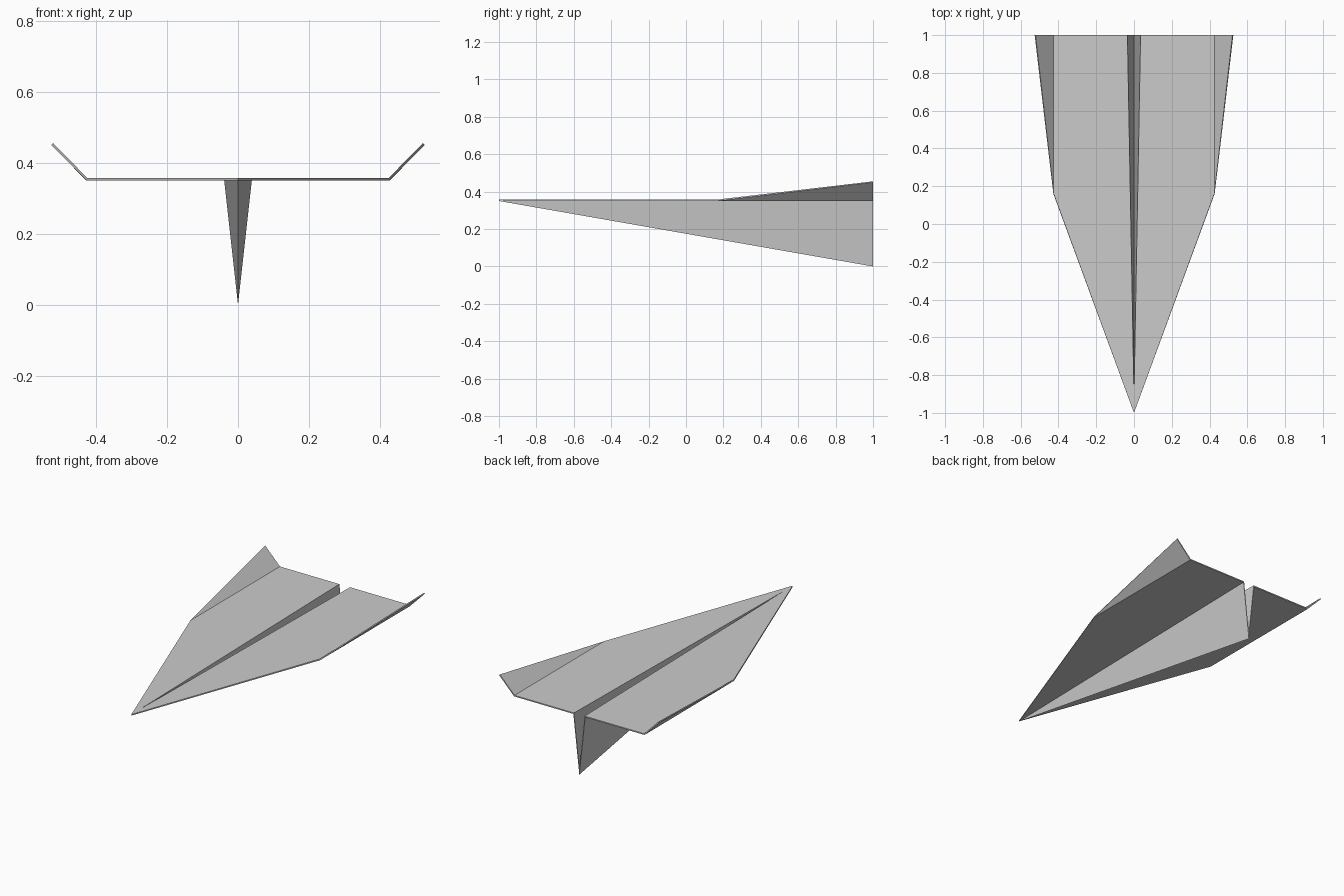
import bpy
import bmesh
from mathutils import Vector

cube = bpy.data.objects.get("Cube")
if cube:
    bpy.data.objects.remove(cube, do_unlink=True)

# Plain grey paper
paper = bpy.data.materials.new("grey_paper")
paper.use_nodes = True
grey = (0.6, 0.6, 0.6, 1)
paper.diffuse_color = grey
bsdf = paper.node_tree.nodes["Principled BSDF"]
bsdf.inputs["Base Color"].default_value = grey
bsdf.inputs["Roughness"].default_value = 0.8


def plate(name, lower, upper, side):
    """Thin folded panel: two matching outlines joined by a rim."""
    bm = bmesh.new()
    low, up = [[bm.verts.new((x * side, y, z)) for x, y, z in loop]
               for loop in (lower, upper)]
    bm.faces.new(low)
    bm.faces.new(up)
    n = len(low)
    for i in range(n):
        j = (i + 1) % n
        bm.faces.new((low[i], low[j], up[j], up[i]))
    bmesh.ops.recalc_face_normals(bm, faces=bm.faces)
    mesh = bpy.data.meshes.new(name)
    bm.to_mesh(mesh)
    bm.free()
    mesh.materials.append(paper)
    obj = bpy.data.objects.new(name, mesh)
    bpy.context.collection.objects.link(obj)


# Fold points of one half, under and upper side of the sheet
BASE, TOP, BACK = 0.35, 0.357, 1.0
nose, nose_up = (0, -BACK, BASE), (0, -BACK, TOP)
groove, groove_up = (0.0016, -0.92, BASE), (0, -0.92, TOP)
hinge, hinge_up = (0.039, BACK, BASE), (0.035, BACK, TOP)
keel, keel_up = (0, BACK, 0), (0, BACK, 0.03)
bend, bend_up = (0.427, 0.16, BASE), (0.425, 0.16, TOP)
fold, fold_up = (0.428, BACK, BASE), (0.425, BACK, TOP)
tip, tip_up = (0.526, BACK, 0.45), (0.521, BACK, 0.455)

for label, side in (("left", 1), ("right", -1)):
    plate(label + "_keel_wall", (nose, keel, hinge),
          (groove_up, keel_up, hinge_up), side)
    plate(label + "_wing", (nose, groove, hinge, fold, bend),
          (nose_up, groove_up, hinge_up, fold_up, bend_up), side)
    plate(label + "_winglet", (bend, fold, tip),
          (bend_up, fold_up, tip_up), side)
